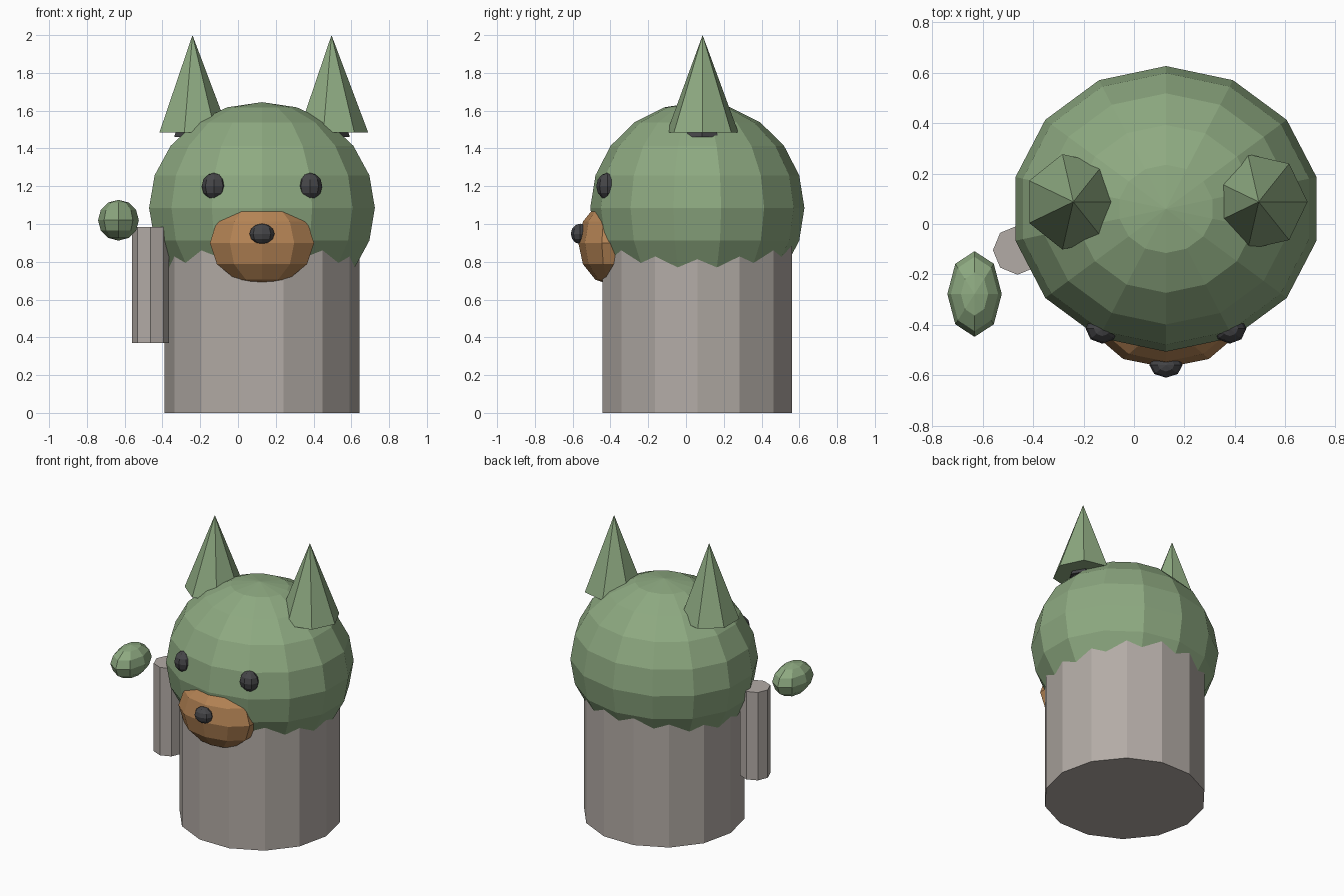
import bpy
from math import pi

if "Cube" in bpy.data.objects:
    bpy.data.objects.remove(bpy.data.objects["Cube"])


def material(name, color):
    m = bpy.data.materials.new(name)
    m.diffuse_color = (*color, 1)
    m.use_nodes = True
    m.node_tree.nodes["Principled BSDF"].inputs["Base Color"].default_value = m.diffuse_color
    return m


green = material("green", (0.27, 0.40, 0.22))
stone = material("warm_grey", (0.45, 0.41, 0.38))
tan = material("tan", (0.46, 0.23, 0.09))
dark = material("dark", (0.06, 0.06, 0.065))


def finish(name, mat):
    ob = bpy.context.object
    ob.name = name
    ob.data.materials.append(mat)
    return ob


def ball(name, loc, radii, segments, rings, mat):
    bpy.ops.mesh.primitive_uv_sphere_add(segments=segments, ring_count=rings, radius=1, location=loc)
    ob = finish(name, mat)
    ob.scale = radii
    return ob


# Prism or cone standing on z0, with its first corner on the +x side
def tube(name, x, y, z0, z1, r, sides, mat, top=None):
    bpy.ops.mesh.primitive_cone_add(
        vertices=sides, radius1=r, radius2=r if top is None else top, depth=z1 - z0,
        location=(x, y, (z0 + z1) / 2), rotation=(0, 0, -pi / 2))
    return finish(name, mat)


CX, CY = 0.127, 0.06

# Body and head
tube("body", CX, CY, 0, 1.0, 0.515, 14, stone)
ball("head", (CX, CY, 1.085), (0.613, 0.567, 0.56), 14, 10, green)

# Ears with inner cones, and eyes
for side, label in ((-1, "left"), (1, "right")):
    ex = CX + side * 0.368
    tube(label + "_ear", ex, 0.088, 1.485, 2.0, 0.194, 7, green, top=0)
    tube(label + "_inner_ear", ex, 0.086, 1.46, 1.80, 0.097, 6, dark, top=0)
    ball(label + "_eye", (CX + side * 0.253, -0.415, 1.2), (0.066, 0.06, 0.071), 8, 6, dark)

# Muzzle and nose
ball("muzzle", (CX, -0.39, 0.90), (0.29, 0.18, 0.225), 10, 6, tan)
ball("nose", (CX, -0.56, 0.948), (0.066, 0.05, 0.054), 8, 6, dark)

# Arm and paw
tube("arm", -0.4625, -0.104, 0.37, 0.985, 0.0975, 8, stone)
ball("paw", (-0.633, -0.278, 1.02), (0.108, 0.17, 0.108), 8, 6, green)
